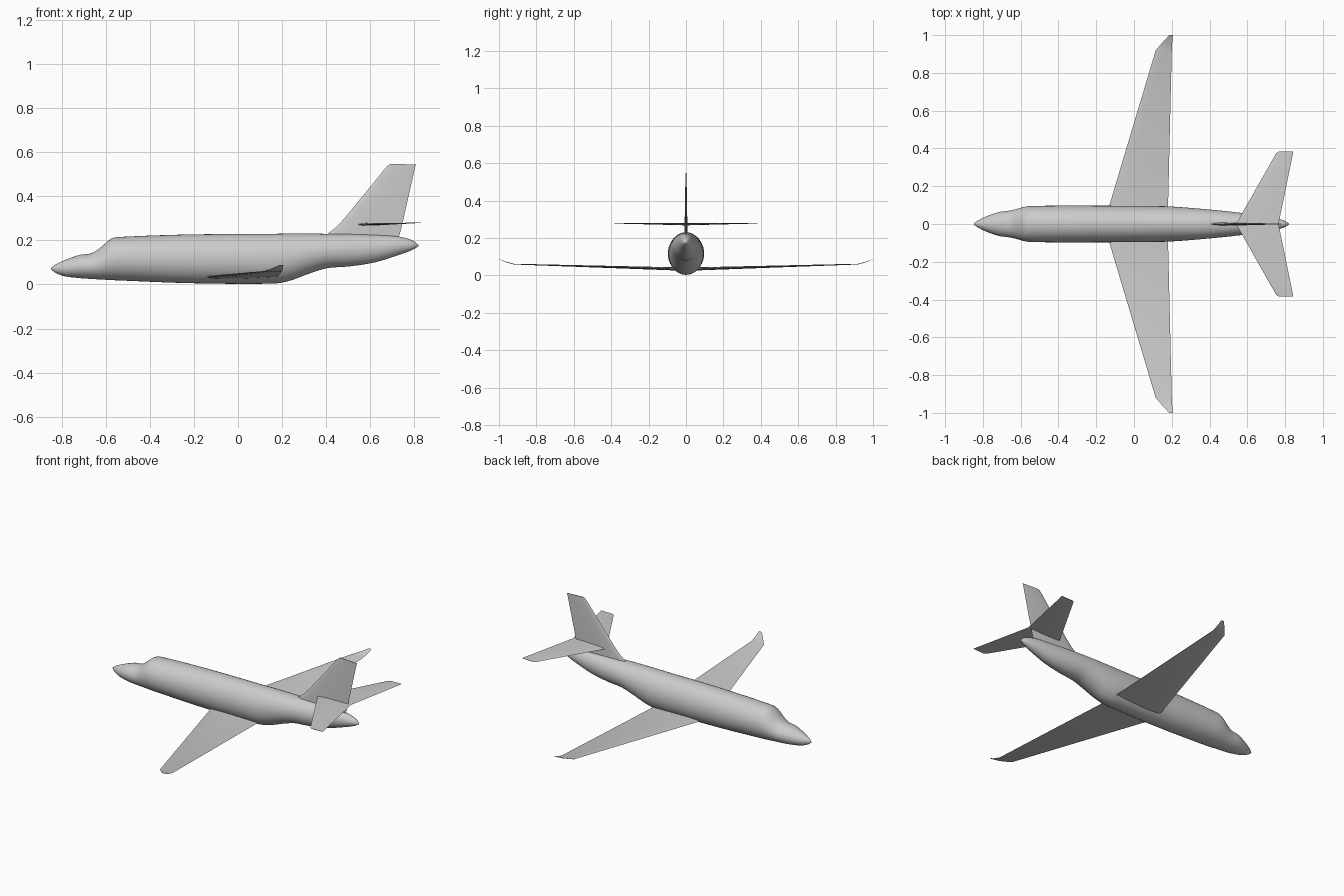
import bpy, bmesh, math
from mathutils import Vector

cube = bpy.data.objects.get("Cube")
if cube:
    bpy.data.objects.remove(cube, do_unlink=True)

grey = bpy.data.materials.new("airframe grey")
grey.use_nodes = True
colour = (0.6, 0.6, 0.6, 1)
grey.diffuse_color = colour
grey.node_tree.nodes["Principled BSDF"].inputs["Base Color"].default_value = colour


def loft(name, rings, cap_start=True, angle=40, mirror=False):
    """Skin closed rings of equal length into one smooth-shaded object."""
    bm = bmesh.new()
    loops = [[bm.verts.new(point) for point in ring] for ring in rings]
    count = len(loops[0])
    for near, far in zip(loops, loops[1:]):
        for i in range(count):
            j = (i + 1) % count
            bm.faces.new((near[i], near[j], far[j], far[i]))
    if cap_start:
        bm.faces.new(loops[0])
    bm.faces.new(loops[-1])
    bmesh.ops.remove_doubles(bm, verts=bm.verts, dist=0.0001)
    bmesh.ops.recalc_face_normals(bm, faces=bm.faces)
    mesh = bpy.data.meshes.new(name)
    bm.to_mesh(mesh)
    bm.free()
    mesh.materials.append(grey)
    obj = bpy.data.objects.new(name, mesh)
    bpy.context.collection.objects.link(obj)
    bpy.ops.object.select_all(action='DESELECT')
    obj.select_set(True)
    bpy.context.view_layer.objects.active = obj
    bpy.ops.object.shade_smooth_by_angle(angle=math.radians(angle))
    if mirror:
        modifier = obj.modifiers.new("other side", 'MIRROR')
        modifier.use_axis = (False, True, False)
    return obj


def spline(points, steps):
    """Catmull-Rom curve through the points, with tangents limited by spacing in x."""
    points = [Vector(p) for p in points]
    last = len(points) - 1
    tangents = []
    for i in range(last + 1):
        a, b = points[max(i - 1, 0)], points[min(i + 1, last)]
        tangents.append((b - a) / (b[0] - a[0]))
    curve = []
    for i in range(last):
        a, b = points[i], points[i + 1]
        span = b[0] - a[0]
        for k in range(steps):
            t = k / steps
            s = t * t * (3 - 2 * t)
            curve.append(a.lerp(b, s) + span * t * (1 - t)
                         * ((1 - t) * tangents[i] - t * tangents[i + 1]))
    curve.append(points[last])
    return curve


def airfoil(half=10):
    """Closed unit section: chord fraction and thickness, nose to tail and back."""
    def thickness(c):
        return 1.48 * math.sqrt(c) - 0.63 * c - 1.76 * c**2 + 1.42 * c**3 - 0.51 * c**4
    chord = [(1 - math.cos(math.pi * i / half)) / 2 for i in range(half + 1)]
    upper = [(c, thickness(c)) for c in chord]
    lower = [(c, -t) for c, t in upper[-2:0:-1]]
    return upper + lower


def flat_section(span, lead, trail, z, thick, lift=0):
    """Wing section at a spanwise station; lift raises the trailing edge."""
    return [(lead + c * (trail - lead), span, z + lift * c + t * thick)
            for c, t in airfoil()]


def upright_section(lead, trail, z, thick, drop=0):
    return [(lead + c * (trail - lead), t * thick, z - drop * c) for c, t in airfoil()]


# Fuselage: station, top, bottom, half width
stations = [
    (-.848, .076, .068, .003), (-.83, .09, .054, .016), (-.79, .109, .038, .037),
    (-.72, .134, .029, .062), (-.665, .142, .025, .07), (-.63, .163, .023, .077),
    (-.575, .208, .02, .092), (-.53, .216, .018, .096), (-.22, .227, .006, .097),
    (.16, .23, .004, .094), (.235, .231, .017, .09), (.325, .231, .05, .083),
    (.405, .23, .074, .076), (.505, .229, .082, .066), (.62, .225, .1, .052),
    (.73, .217, .134, .035), (.79, .201, .156, .02), (.82, .18, .174, .003),
]
sides = 40
hull = []
for x, top, bottom, width in spline(stations, 4):
    ring = []
    for i in range(sides):
        a = math.tau * i / sides
        ring.append((x, width * math.cos(a),
                     (top + bottom) / 2 + (top - bottom) / 2 * math.sin(a)))
    hull.append(ring)
loft("fuselage", hull, angle=60)

# Main wings with upturned pointed tips
loft("main_wings", [
    flat_section(0, -.16, .178, .033, .018),
    flat_section(.92, .115, .2, .06, .004),
    flat_section(.97, .158, .203, .074, .003),
    flat_section(1, .187, .206, .088, .001),
], cap_start=False, mirror=True)

# Horizontal stabilisers
loft("tailplane", [
    flat_section(0, .54, .765, .272, .012, .005),
    flat_section(.375, .753, .842, .278, .003, .002),
    flat_section(.383, .765, .843, .278, .002, .002),
], cap_start=False, mirror=True)

# Vertical fin with a swept fillet at its foot
loft("tail_fin", [
    upright_section(.385, .725, .2, .016),
    upright_section(.41, .735, .232, .016),
    upright_section(.448, .743, .262, .015),
    upright_section(.485, .752, .302, .014),
    upright_section(.675, .804, .535, .006, .002),
    upright_section(.69, .808, .548, .005, .004),
])
